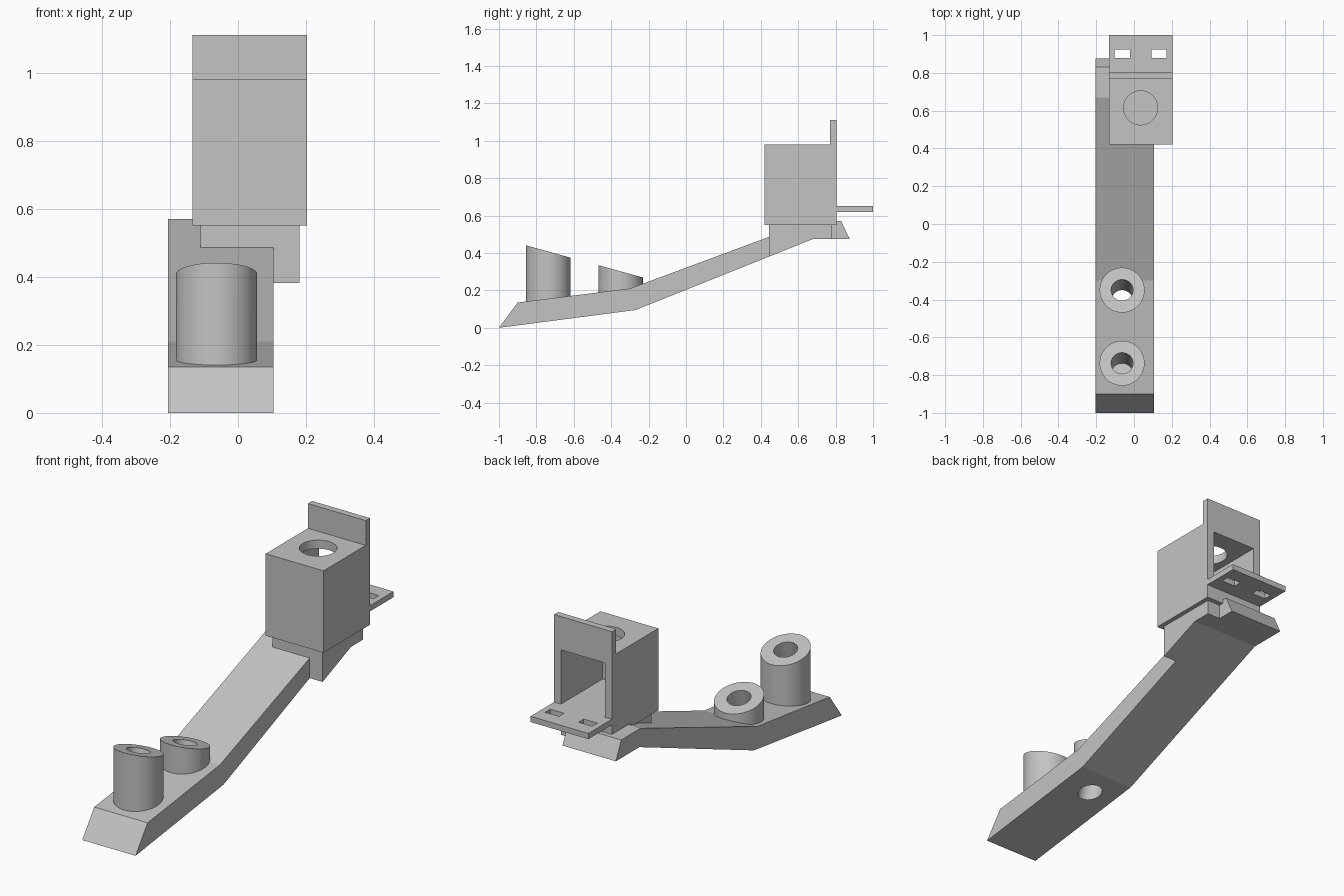
import bpy
import bmesh
import math

if "Cube" in bpy.data.objects:
    bpy.data.objects.remove(bpy.data.objects["Cube"], do_unlink=True)

GREY = (0.55, 0.55, 0.55, 1)
grey = bpy.data.materials.new("plain grey")
grey.use_nodes = True
grey.diffuse_color = GREY
grey.node_tree.nodes["Principled BSDF"].inputs["Base Color"].default_value = GREY


def finish(bm, name):
    bmesh.ops.recalc_face_normals(bm, faces=bm.faces)
    mesh = bpy.data.meshes.new(name)
    bm.to_mesh(mesh)
    bm.free()
    mesh.materials.append(grey)
    ob = bpy.data.objects.new(name, mesh)
    bpy.context.collection.objects.link(ob)
    return ob


def prism(name, x0, x1, profile):
    """Extrude a side profile of (y, z) points from x0 to x1."""
    bm = bmesh.new()
    face = bm.faces.new([bm.verts.new((x0, y, z)) for y, z in profile])
    out = bmesh.ops.extrude_face_region(bm, geom=[face])
    moved = [v for v in out["geom"] if isinstance(v, bmesh.types.BMVert)]
    bmesh.ops.translate(bm, verts=moved, vec=(x1 - x0, 0, 0))
    return finish(bm, name)


def box(name, x0, x1, y0, y1, z0, z1):
    return prism(name, x0, x1, [(y0, z0), (y1, z0), (y1, z1), (y0, z1)])


def cylinder(name, radius, z0, z1):
    bm = bmesh.new()
    bmesh.ops.create_cone(bm, cap_ends=True, segments=64, radius1=radius,
                          radius2=radius, depth=z1 - z0)
    bmesh.ops.translate(bm, verts=bm.verts, vec=(0, 0, (z0 + z1) / 2))
    return finish(bm, name)


def select(ob):
    bpy.ops.object.select_all(action="DESELECT")
    ob.select_set(True)
    bpy.context.view_layer.objects.active = ob


def cut(ob, cutter):
    mod = ob.modifiers.new("cut", "BOOLEAN")
    mod.operation = "DIFFERENCE"
    mod.solver = "EXACT"
    mod.object = cutter
    select(ob)
    bpy.ops.object.modifier_apply(modifier=mod.name)


def discard(ob):
    bpy.data.objects.remove(ob, do_unlink=True)


# Bent arm with bevelled ends
arm = prism("arm", -0.205, 0.105, [
    (-1, 0), (-0.27, 0.095), (0.68, 0.475), (0.875, 0.475),
    (0.83, 0.57), (0.67, 0.57), (-0.3, 0.21), (-0.9, 0.135)])

# Mounting block joining the arm to the housing
prism("mounting_block", -0.11, 0.18, [
    (0.445, 0.381), (0.68, 0.475), (0.78, 0.475), (0.78, 0.56), (0.445, 0.56)])

# Slant-topped pegs with tilted bores; the short peg is bored through the arm
SLOPE = 0.277
PEG_X = -0.063
for name, y, base, top, depth in [("tall_peg", -0.737, 0.1, 0.408, 0.21),
                                  ("short_peg", -0.35, 0.14, 0.302, 0.4)]:
    peg = cylinder(name, 0.119, base, top)
    for v in peg.data.vertices:
        if v.co.z > (base + top) / 2:
            v.co.z -= SLOPE * v.co.y
    peg.data.transform(peg.matrix_world.Translation((PEG_X, y, 0)))
    bore = cylinder("bore", 0.058, -depth, 0.15)
    bore.rotation_euler.x = -math.atan(SLOPE)
    bore.location = (PEG_X, y, top)
    bpy.context.view_layer.update()
    cut(peg, bore)
    cut(arm, bore)
    discard(bore)
    select(peg)
    bpy.ops.object.shade_smooth_by_angle(angle=math.radians(30))

# Housing with raised back plate, open at the back, round hole on top
housing = prism("housing", -0.133, 0.203, [
    (0.42, 0.55), (0.805, 0.55), (0.805, 1.11),
    (0.77, 1.11), (0.77, 0.98), (0.42, 0.98)])
cavity = box("cavity", -0.093, 0.163, 0.46, 0.9, 0.65, 0.935)
hole = cylinder("hole", 0.09, 0.8, 1.2)
hole.location = (0.035, 0.615, 0)
bpy.context.view_layer.update()
for cutter in (cavity, hole):
    cut(housing, cutter)
    discard(cutter)
select(housing)
bpy.ops.object.shade_smooth_by_angle(angle=math.radians(30))

# Rear shelf with two slots
shelf = box("rear_shelf", -0.133, 0.203, 0.805, 1, 0.62, 0.65)
for x in (-0.062, 0.132):
    slot = box("slot", x - 0.04, x + 0.04, 0.88, 0.923, 0.5, 0.8)
    cut(shelf, slot)
    discard(slot)
